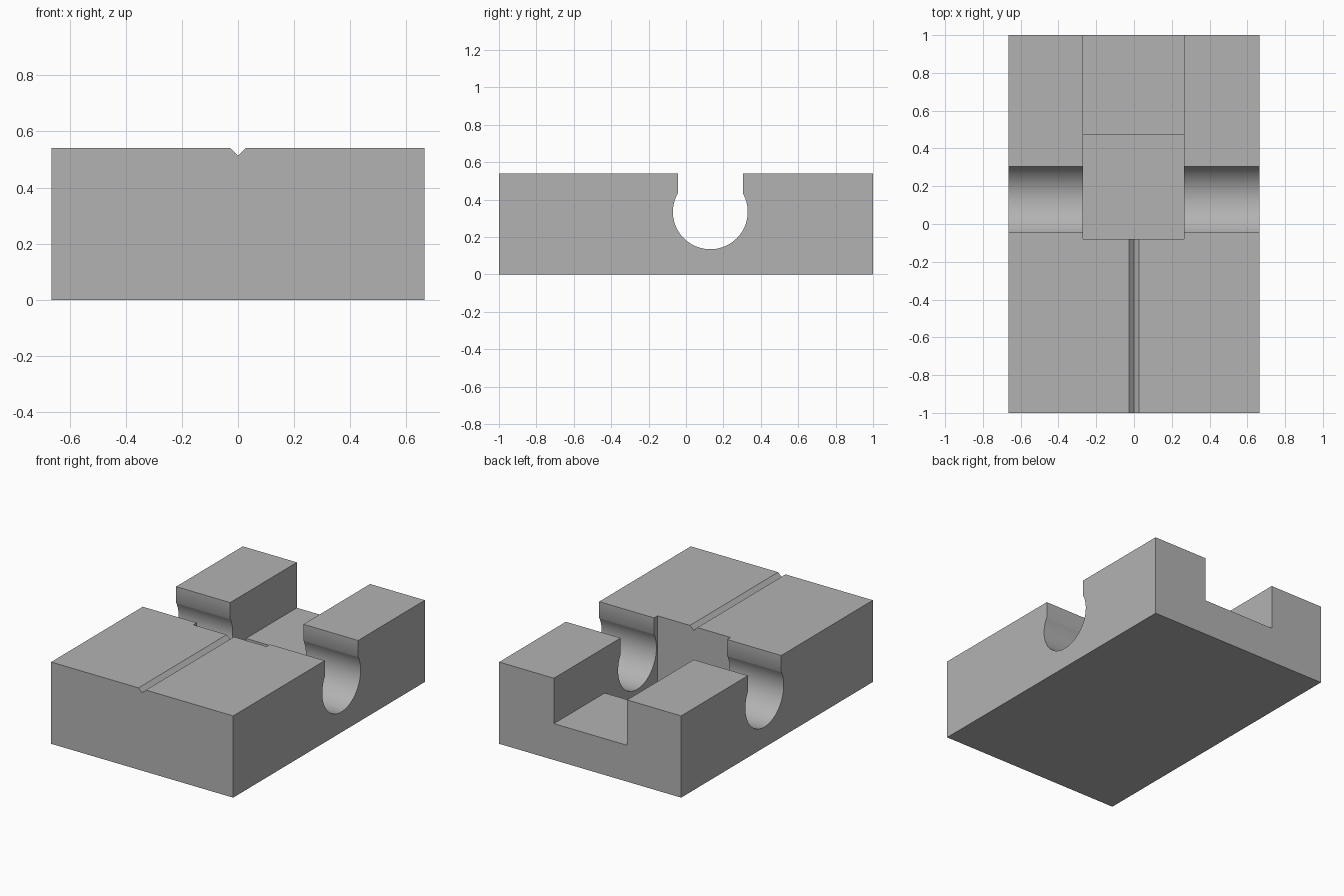
import bpy
import math
from mathutils import Vector

if "Cube" in bpy.data.objects:
    bpy.data.objects.remove(bpy.data.objects["Cube"], do_unlink=True)

WIDTH, LENGTH, HEIGHT = 1.33, 2.0, 0.54
ABOVE = HEIGHT + 0.2

grey = bpy.data.materials.new("plain grey")
grey.use_nodes = True
colour = (0.45, 0.45, 0.45, 1)
grey.diffuse_color = colour
grey.node_tree.nodes["Principled BSDF"].inputs["Base Color"].default_value = colour


def prism(name, profile, direction):
    """Extrude a closed outline of points along a direction."""
    n = len(profile)
    near = [Vector(p) for p in profile]
    far = [p + Vector(direction) for p in near]
    sides = [(i, (i + 1) % n, n + (i + 1) % n, n + i) for i in range(n)]
    caps = [tuple(reversed(range(n))), tuple(range(n, 2 * n))]
    mesh = bpy.data.meshes.new(name)
    mesh.from_pydata(near + far, [], sides + caps)
    mesh.materials.append(grey)
    obj = bpy.data.objects.new(name, mesh)
    bpy.context.collection.objects.link(obj)
    # Consistent outward normals
    bpy.context.view_layer.objects.active = obj
    bpy.ops.object.select_all(action="DESELECT")
    obj.select_set(True)
    bpy.ops.object.mode_set(mode="EDIT")
    bpy.ops.mesh.select_all(action="SELECT")
    bpy.ops.mesh.normals_make_consistent(inside=False)
    bpy.ops.object.mode_set(mode="OBJECT")
    return obj


def box(name, x0, x1, y0, y1, z0, z1):
    outline = [(x0, y0, z0), (x1, y0, z0), (x1, y1, z0), (x0, y1, z0)]
    return prism(name, outline, (0, 0, z1 - z0))


# Main block
block = box("block", -WIDTH / 2, WIDTH / 2, -LENGTH / 2, LENGTH / 2, 0, HEIGHT)

# Keyhole slot across the block: round bore with a narrower open neck
bore_y, bore_z, radius, neck = 0.13, 0.335, 0.2, 0.174
start = math.acos(neck / radius)
sweep = math.pi + 2 * start
steps = 64
slot = []
for i in range(steps + 1):
    a = start - sweep * i / steps
    slot.append((-1, bore_y + radius * math.cos(a), bore_z + radius * math.sin(a)))
slot += [(-1, bore_y - neck, ABOVE), (-1, bore_y + neck, ABOVE)]

# Sighting groove along the front half of the top
groove = [(-0.027, -1.2, HEIGHT), (0, -1.2, HEIGHT - 0.026), (0.027, -1.2, HEIGHT),
          (0.027, -1.2, ABOVE), (-0.027, -1.2, ABOVE)]

cutters = [
    prism("slot_cutter", slot, (2, 0, 0)),
    box("pocket_cutter", -0.27, 0.265, -0.08, 0.47, 0.07, ABOVE),
    box("channel_cutter", -0.27, 0.265, 0.2, 1.2, 0.24, ABOVE),
    prism("groove_cutter", groove, (0, 1.3, 0)),
]

# Cut each shape from the block
bpy.ops.object.select_all(action="DESELECT")
block.select_set(True)
bpy.context.view_layer.objects.active = block
for cutter in cutters:
    cutter.hide_render = True
    cut = block.modifiers.new(cutter.name, "BOOLEAN")
    cut.operation = "DIFFERENCE"
    cut.solver = "EXACT"
    cut.object = cutter
    bpy.ops.object.modifier_apply(modifier=cut.name)
for cutter in cutters:
    bpy.data.objects.remove(cutter, do_unlink=True)

bpy.ops.object.shade_smooth_by_angle(angle=math.radians(35))
